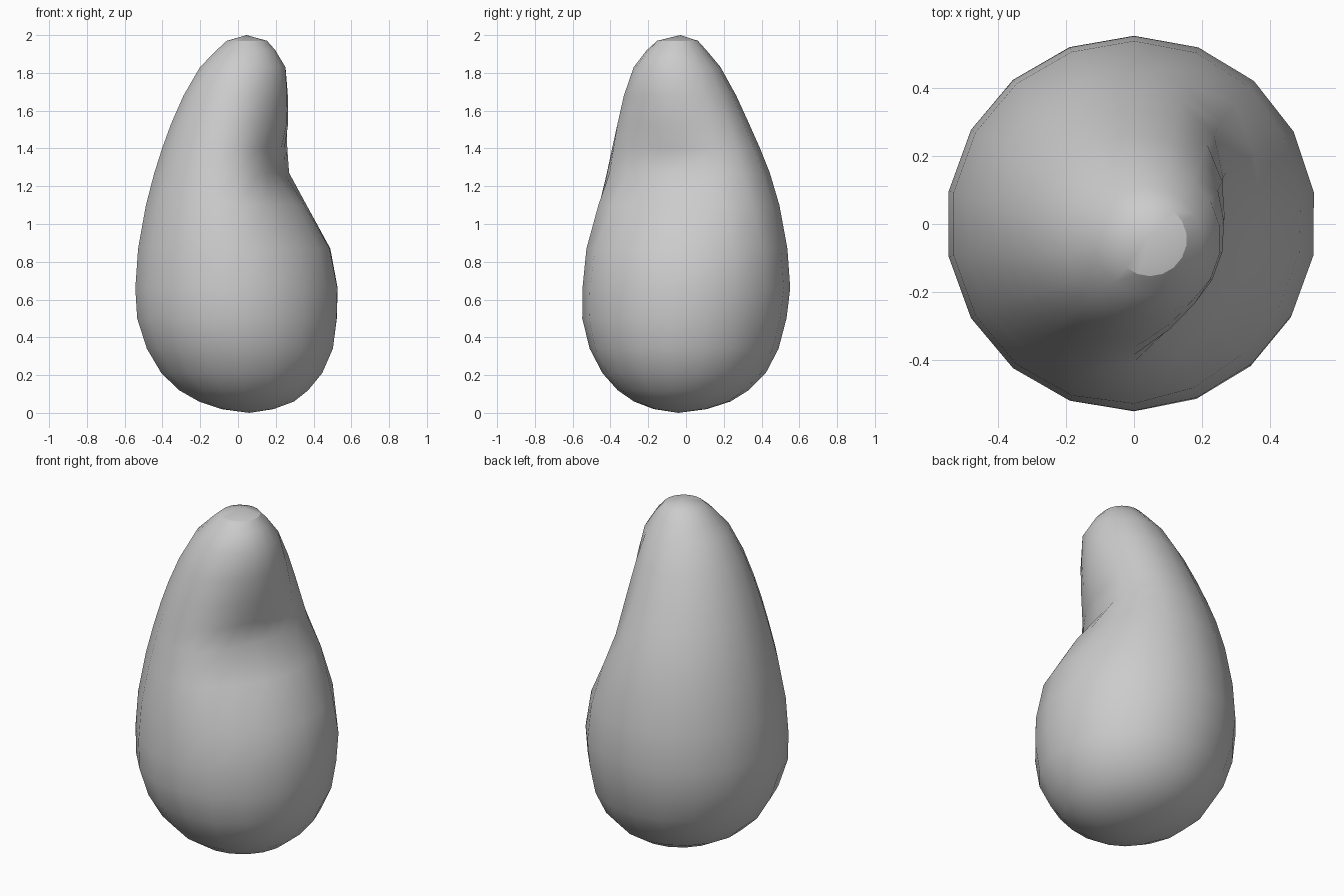
import bpy, bmesh, math

default = bpy.data.objects.get("Cube")
if default:
    bpy.data.objects.remove(default, do_unlink=True)

SIDES = 18
DENT_DIR = math.radians(-19)
DENT_SPREAD = math.radians(62)

# Cross-sections: height, radius, centre x, centre y, depth of the hollow under the neck
RINGS = [
    (.02, .14, .05, -.03, 0), (.06, .255, .045, -.02, 0), (.12, .347, .03, -.015, 0),
    (.21, .432, .02, -.01, 0), (.34, .5, .01, -.01, 0), (.5, .542, 0, -.01, .012),
    (.66, .552, 0, 0, .018), (.87, .537, 0, 0, .045), (1.1, .495, 0, 0, .14),
    (1.27, .45, 0, -.005, .225), (1.4, .408, 0, -.015, .175), (1.53, .36, 0, -.025, .1),
    (1.68, .303, .01, -.037, .05), (1.83, .23, .025, -.047, 0),
    (1.92, .158, .042, -.05, 0), (1.97, .108, .047, -.045, 0),
]


def make_material(name, value):
    mat = bpy.data.materials.new(name)
    mat.use_nodes = True
    colour = (value, value, value, 1)
    mat.diffuse_color = colour
    mat.node_tree.nodes["Principled BSDF"].inputs["Base Color"].default_value = colour
    return mat


def add_ring(bm, z, radius, cx, cy, dent):
    ring = []
    for i in range(SIDES):
        a = math.radians(10) + math.tau * i / SIDES
        off = (a - DENT_DIR + math.pi) % math.tau - math.pi
        r = radius - dent * math.exp(-abs(off / DENT_SPREAD) ** 3)
        ring.append(bm.verts.new((cx + r * math.cos(a), cy + r * math.sin(a), z)))
    return ring


# Body: stacked cross-sections closed by a fan at each end
bm = bmesh.new()
rings = [add_ring(bm, *r) for r in RINGS]
bottom = bm.verts.new((.06, -.04, 0))
tip = bm.verts.new((.045, -.03, 2))
for i in range(SIDES):
    j = (i + 1) % SIDES
    for low, high in zip(rings, rings[1:]):
        bm.faces.new((low[i], low[j], high[j], high[i]))
    bm.faces.new((bottom, rings[0][j], rings[0][i]))
    bm.faces.new((tip, rings[-1][i], rings[-1][j]))
for face in bm.faces:
    face.smooth = True

# Crisp rim on the front and left of the flat tip
top = rings[-1]
for i in range(SIDES):
    edge = bm.edges.get((top[i], top[(i + 1) % SIDES]))
    mid = (edge.verts[0].co + edge.verts[1].co) / 2
    if (mid.x - .047) - (mid.y + .045) > 0:
        edge.smooth = False

mesh = bpy.data.meshes.new("gourd_body")
bm.to_mesh(mesh)
bm.free()
mesh.materials.append(make_material("pale_grey", .6))
body = bpy.data.objects.new("gourd_body", mesh)
bpy.context.collection.objects.link(body)
